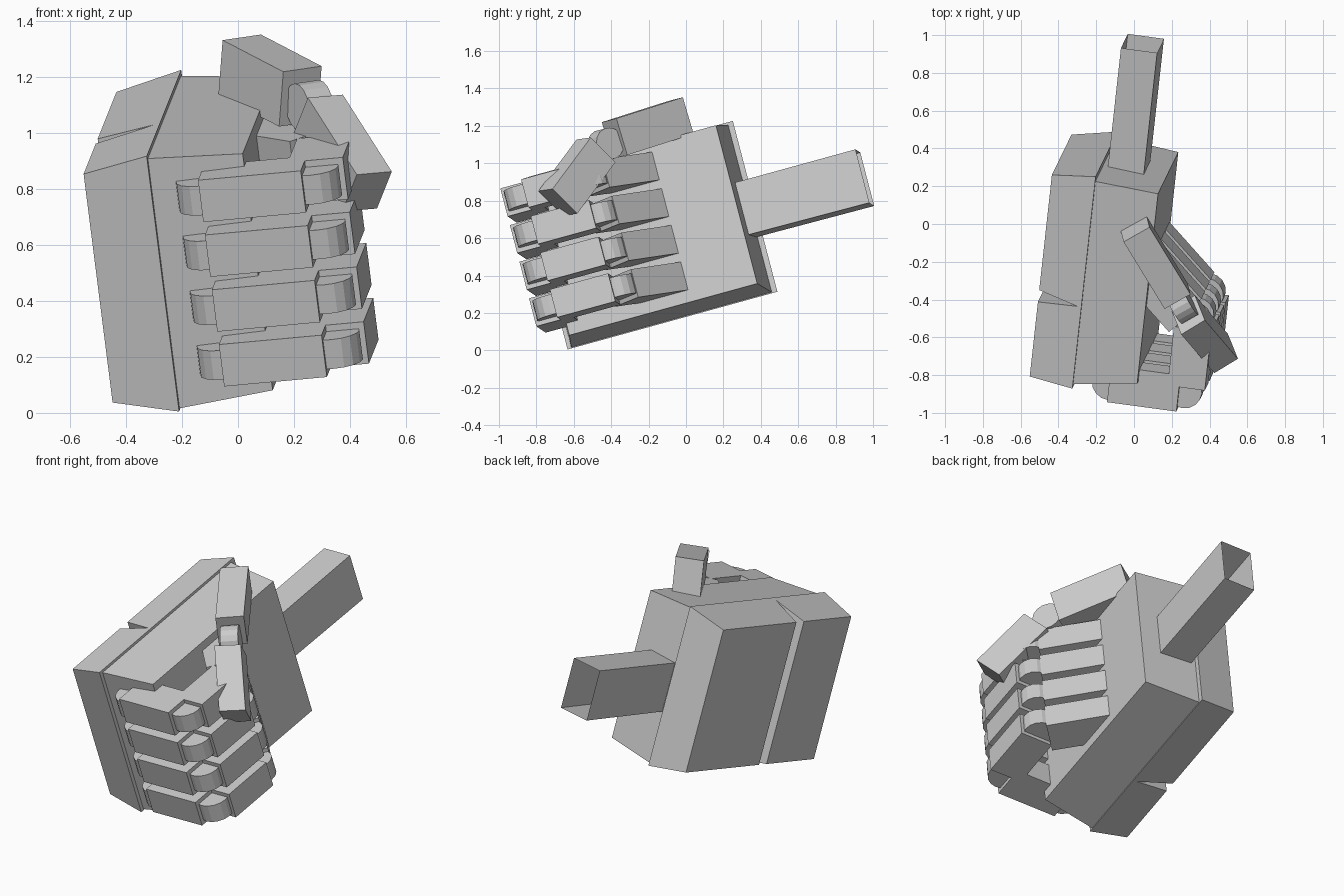
import bpy, bmesh
from math import sin, cos, tau
from mathutils import Vector, Matrix

if "Cube" in bpy.data.objects:
    bpy.data.objects.remove(bpy.data.objects["Cube"])

# Tilted hand frame: W across (palm side), U towards the wrist, V towards the thumb
U = Vector((0.11, 1, 0.275)).normalized()
V = Vector((-0.127, -0.262, 1))
V = (V - U * V.dot(U)).normalized()
W = U.cross(V)
HAND = Matrix((W, U, V)).transposed()


def solid(name, ring0, ring1, frame=HAND, open_end=False):
    """Solid between two matching rings of points, given in a frame."""
    bm = bmesh.new()
    r0 = [bm.verts.new(frame @ Vector(p)) for p in ring0]
    r1 = [bm.verts.new(frame @ Vector(p)) for p in ring1]
    n = len(r0)
    bm.faces.new(r0)
    cap = bm.faces.new(r1)
    for i in range(n):
        j = (i + 1) % n
        bm.faces.new((r0[i], r0[j], r1[j], r1[i]))
    bmesh.ops.recalc_face_normals(bm, faces=bm.faces)
    if open_end:
        bmesh.ops.delete(bm, geom=[cap], context='FACES_ONLY')
    mesh = bpy.data.meshes.new(name)
    bm.to_mesh(mesh)
    bm.free()
    obj = bpy.data.objects.new(name, mesh)
    bpy.context.collection.objects.link(obj)
    return obj


def prism(name, profile, c0, c1, frame=HAND):
    """Profile in the (across, along) plane, extruded from c0 to c1."""
    return solid(name, [(a, b, c0) for a, b in profile],
                 [(a, b, c1) for a, b in profile], frame)


def rect(a0, a1, b0, b1):
    return [(a0, b0), (a1, b0), (a1, b1), (a0, b1)]


def circle(a, b, r, n=16):
    return [(a + r * cos(tau * i / n), b + r * sin(tau * i / n)) for i in range(n)]


def slab(a, b0, b1, c0, c1):
    return [(a, b0, c0), (a, b1, c0), (a, b1, c1), (a, b0, c1)]


# Back-of-hand plate: tapers outward, with a V groove across it
plate = [(-0.123, -0.628), (-0.123, 0.542), (-0.36, 0.506),
         (-0.36, -0.13), (-0.145, -0.178), (-0.36, -0.195), (-0.36, -0.607)]
inset = lambda a: 0.05 * (-0.123 - a) / 0.237
solid("back_plate", [(a, b, 0.189 + inset(a)) for a, b in plate],
      [(a, b, 1.14 - inset(a)) for a, b in plate])

# Palm block: tapers towards the inner face
solid("palm", slab(-0.123, -0.606, 0.512, 0.195, 1.125),
      slab(0.213, -0.564, 0.484, 0.219, 1.10))

# Wrist: square tube, open at the end
solid("wrist", [(a, 0.46, c) for a, c in rect(-0.097, 0.097, 0.50, 0.79)],
      [(a, 1.165, c) for a, c in rect(-0.097, 0.097, 0.493, 0.79)], open_end=True)

# Fingers: knuckle, three phalanges and two hinges each
tip = [(0.48, -0.125), (0.208, 0.12), (0.075, -0.028), (0.347, -0.273)]
for k, finger in enumerate(("index", "middle", "ring", "little")):
    c = 0.975 - 0.204 * k
    for part, profile in (("proximal", rect(0.06, 0.432, -0.70, -0.50)),
                          ("intermediate", rect(0.37, 0.57, -0.565, -0.24)),
                          ("distal", tip)):
        prism(f"{finger}_finger_{part}", profile, c - 0.078, c + 0.078)
    for part, centre in (("knuckle", (0.06, -0.60)),
                         ("front_hinge", (0.46, -0.59)),
                         ("rear_hinge", (0.46, -0.22))):
        prism(f"{finger}_finger_{part}", circle(*centre, 0.094), c - 0.054, c + 0.054)


# Thumb: two boxes, each from a corner and three edge vectors
def box(name, corner, e1, e2, e3):
    p, e1, e2, e3 = map(Vector, (corner, e1, e2, e3))
    ring = [p, p + e1, p + e1 + e2, p + e2]
    solid(name, ring, [q + e3 for q in ring], Matrix.Identity(3))


box("thumb_base", (-0.055, -0.095, 1.333),
    (0.137, 0.078, 0.02), (-0.015, 0.058, -0.196), (0.217, -0.355, -0.113))
box("thumb_tip", (0.25, -0.585, 1.127),
    (0.125, 0.076, 0.011), (-0.053, 0.132, -0.132), (0.175, -0.2045, -0.275))

# Thumb hinge: short cylinder along the thumb's width
axis = Vector((0.137, 0.078, 0.02)).normalized()
side = axis.cross(Vector((0, 0, 1))).normalized()
hinge_frame = Matrix((side, axis.cross(side), axis)).transposed()
centre = hinge_frame.transposed() @ Vector((0.255, -0.43, 1.10))
prism("thumb_hinge", circle(centre.x, centre.y, 0.085),
      centre.z - 0.05, centre.z + 0.05, hinge_frame)
